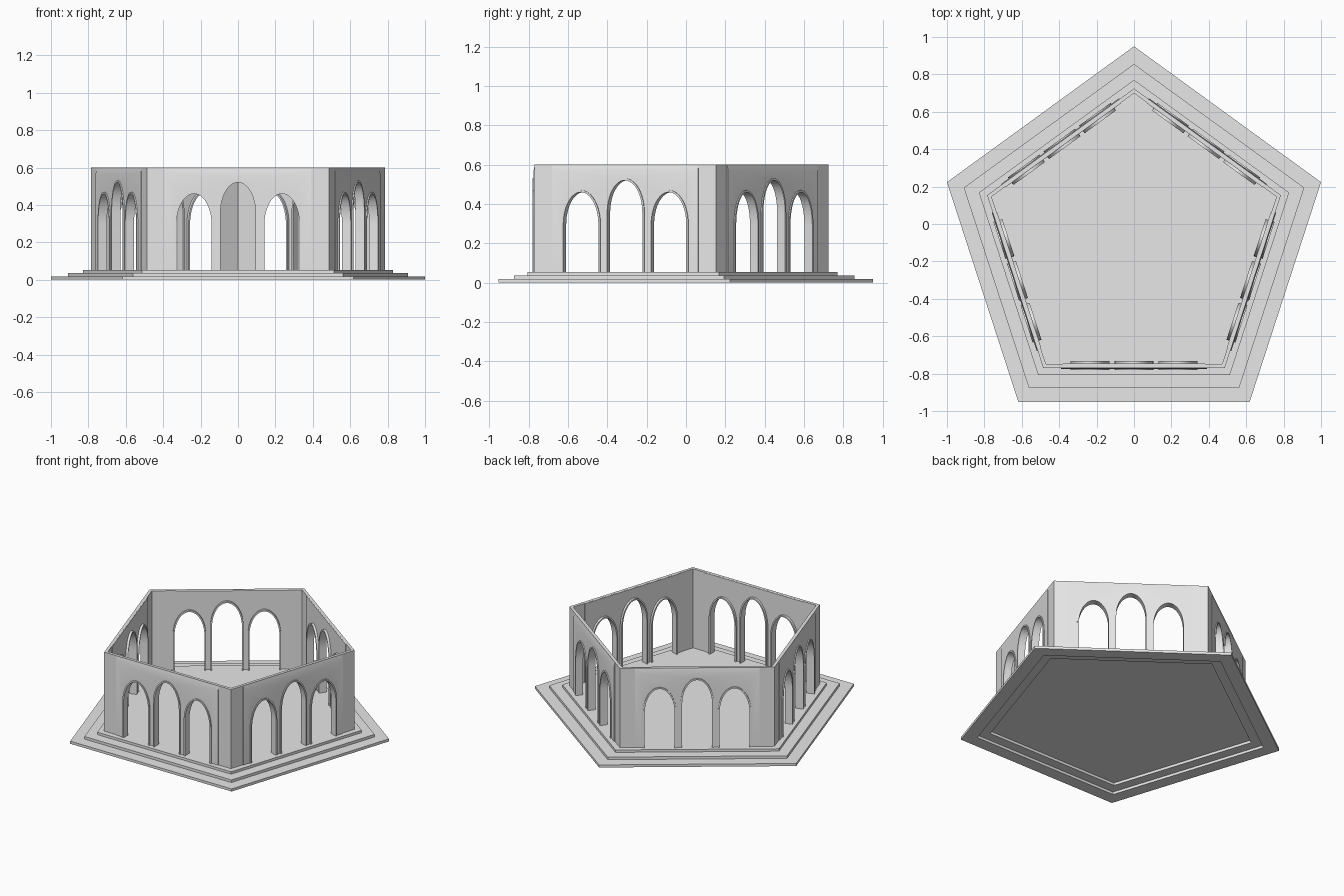
import bpy, bmesh, math
from mathutils import Matrix

if "Cube" in bpy.data.objects:
    bpy.data.objects.remove(bpy.data.objects["Cube"])

CY = -0.1015          # pentagon centre in y
FLOOR = 0.053
TOP = 0.60
T36 = math.tan(math.radians(36))

stone = bpy.data.materials.new("light grey stone")
stone.diffuse_color = (0.8, 0.8, 0.8, 1)
stone.use_nodes = True
stone.node_tree.nodes["Principled BSDF"].inputs["Base Color"].default_value = stone.diffuse_color


def finish(name, bm):
    bmesh.ops.recalc_face_normals(bm, faces=bm.faces)
    me = bpy.data.meshes.new(name)
    bm.to_mesh(me)
    bm.free()
    me.materials.append(stone)
    me.shade_smooth()
    me.set_sharp_from_angle(angle=math.radians(30))
    ob = bpy.data.objects.new(name, me)
    bpy.context.collection.objects.link(ob)
    return ob


def loft(bm, a, b):
    """Closed solid between two matching outlines."""
    va = [bm.verts.new(p) for p in a]
    vb = [bm.verts.new(p) for p in b]
    bm.faces.new(va)
    bm.faces.new(vb[::-1])
    n = len(va)
    for i in range(n):
        j = (i + 1) % n
        bm.faces.new((va[i], vb[i], vb[j], va[j]))


def penta(r, z):
    return [(r * math.cos(math.radians(90 + 72 * k)),
             CY + r * math.sin(math.radians(90 + 72 * k)), z) for k in range(5)]


# stepped base: two rings and the floor slab, hollow underneath
def step_ring(name, r_out, r_in, z0, z1):
    bm = bmesh.new()
    loops = [[bm.verts.new(p) for p in penta(r, z)]
             for r, z in ((r_out, z0), (r_out, z1), (r_in, z1), (r_in, z0))]
    for i in range(4):
        p, q = loops[i], loops[(i + 1) % 4]
        for k in range(5):
            m = (k + 1) % 5
            bm.faces.new((p[k], p[m], q[m], q[k]))
    finish(name, bm)


step_ring("lower_step", 1.0515, 0.945, 0, 0.018)
step_ring("middle_step", 0.957, 0.862, 0.018, 0.036)
bm = bmesh.new()
loft(bm, penta(0.872, 0.036), penta(0.872, FLOOR))
finish("floor_slab", bm)

# arches: centre x, crown height of the opening
ARCHES = [(-0.235, 0.46), (0, 0.52), (0.235, 0.46)]


def arch(cx, crown, grow=0.0, n=24):
    """Arch line from left foot to right foot, as (x, z)."""
    w, rise = 0.094 + grow, 0.165 + grow
    spring = crown - 0.165
    pts = [(cx - w, FLOOR)]
    for i in range(n + 1):
        t = math.pi * (1 - i / n)
        pts.append((cx + w * math.cos(t), spring + rise * math.sin(t)))
    return pts + [(cx + w, FLOOR)]


def outline(half, apothem, top):
    """Wall outline with three arched openings cut up from the floor."""
    pts = [(-half, FLOOR)]
    for cx, crown in ARCHES:
        pts += arch(cx, crown, 0.005)
    pts += [(half, FLOOR), (half, top), (-half, top)]
    return [(x, -apothem, z) for x, z in pts]


def place(ob, k):
    ob.matrix_world = Matrix.Translation((0, CY, 0)) @ Matrix.Rotation(math.radians(72 * k), 4, 'Z')


for k in range(5):
    # mitred wall
    bm = bmesh.new()
    loft(bm, outline(0.668 * T36, 0.668, TOP), outline(0.648 * T36, 0.648, TOP))
    place(finish("wall_%d" % k, bm), k)
    # raised panels outside (with sloping top) and inside
    bm = bmesh.new()
    loft(bm, outline(0.39, 0.673, TOP - 0.03), outline(0.39, 0.667, TOP))
    loft(bm, outline(0.38, 0.649, TOP), outline(0.38, 0.645, TOP - 0.002))
    place(finish("wall_panels_%d" % k, bm), k)
    # arch surrounds
    bm = bmesh.new()
    for cx, crown in ARCHES:
        ring = arch(cx, crown, 0.01) + arch(cx, crown)[::-1]
        loft(bm, [(x, -0.680, z) for x, z in ring], [(x, -0.630, z) for x, z in ring])
    place(finish("arch_surrounds_%d" % k, bm), k)
